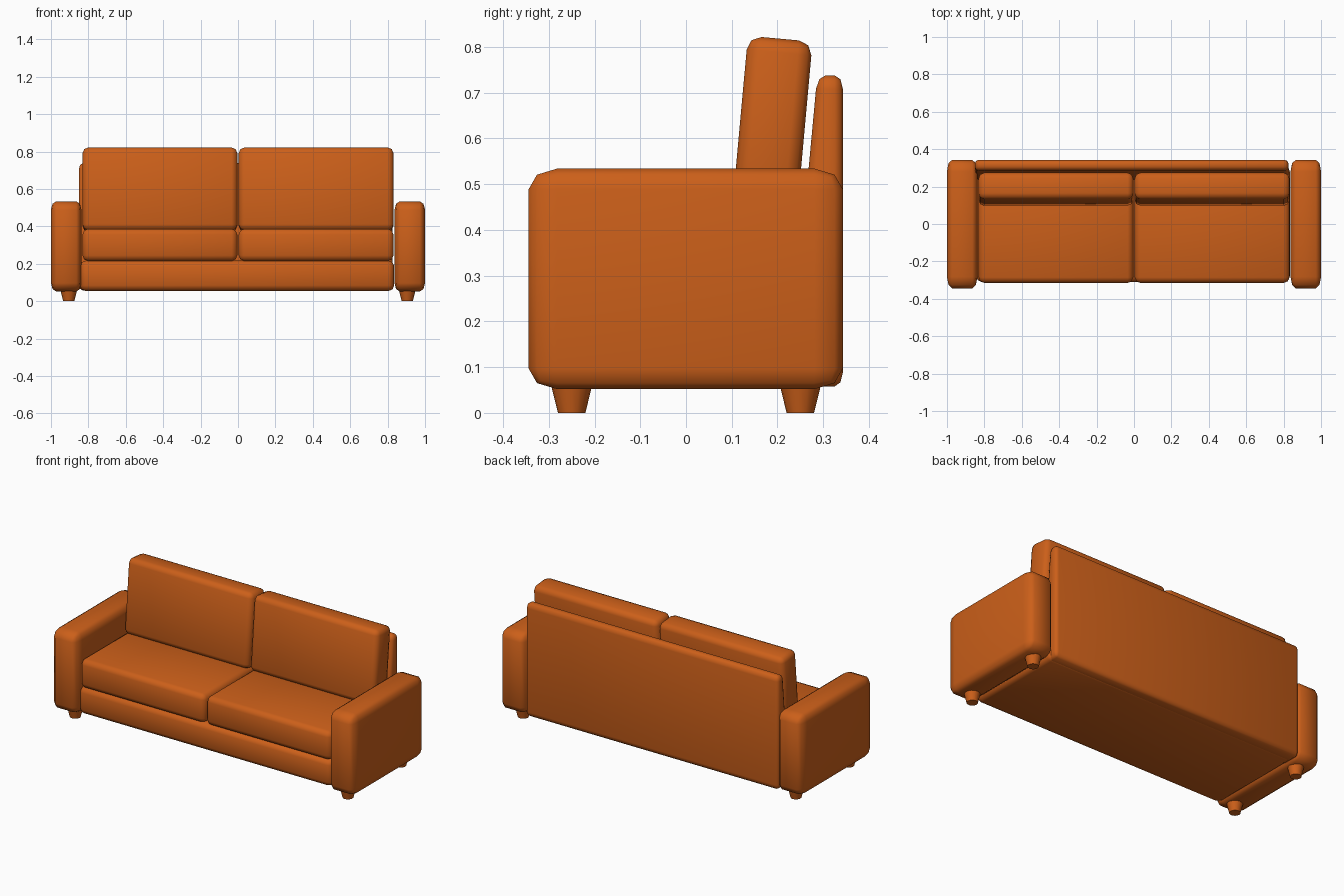
import bpy, bmesh, math
from mathutils import Vector

if "Cube" in bpy.data.objects:
    bpy.data.objects.remove(bpy.data.objects["Cube"])

fabric = bpy.data.materials.new("orange_fabric")
fabric.diffuse_color = (0.6, 0.115, 0.01, 1)
fabric.use_nodes = True
fabric.node_tree.nodes["Principled BSDF"].inputs["Base Color"].default_value = fabric.diffuse_color


def finish(ob):
    ob.data.materials.append(fabric)
    bpy.ops.object.select_all(action='DESELECT')
    ob.select_set(True)
    bpy.context.view_layer.objects.active = ob
    bpy.ops.object.shade_smooth_by_angle(angle=math.radians(50))


def padded_box(name, lo, hi, r, tilt=0.0, lean=0.0):
    """Box with soft edges; r is the edge radius along each axis,
    lean pushes the lower front edge forward."""
    lo, hi, r = Vector(lo), Vector(hi), Vector(r)
    size = hi - lo
    bm = bmesh.new()
    bmesh.ops.create_cube(bm, size=1)
    for v in bm.verts:
        if v.co.y < 0 and v.co.z < 0:
            v.co.y -= lean / size.y
        v.co = Vector([v.co[i] * size[i] / r[i] for i in range(3)])
    bmesh.ops.bevel(bm, geom=bm.edges[:], offset=1, segments=2,
                    profile=0.5, affect='EDGES')
    for v in bm.verts:
        v.co = Vector([v.co[i] * r[i] for i in range(3)])
    me = bpy.data.meshes.new(name)
    bm.to_mesh(me)
    bm.free()
    ob = bpy.data.objects.new(name, me)
    bpy.context.collection.objects.link(ob)
    ob.location = (lo + hi) / 2
    ob.rotation_euler.x = tilt
    finish(ob)


# Base frame and wedge-shaped back panel
padded_box("base", (-0.845, -0.31, 0.055), (0.835, 0.31, 0.217), (0.03, 0.035, 0.03))
padded_box("back_panel", (-0.85, 0.287, 0.058), (0.825, 0.343, 0.738),
           (0.02, 0.018, 0.03), lean=0.063)

for s, side in ((-1, "left"), (1, "right")):
    # Armrest
    x0, x1 = sorted((s * 0.837, s * 1.0))
    padded_box(side + "_arm", (x0, -0.344, 0.052), (x1, 0.343, 0.534), (0.028, 0.062, 0.045))
    # Seat and back cushions
    x0, x1 = sorted((s * 0.004, s * 0.831))
    padded_box(side + "_seat_cushion", (x0, -0.315, 0.215), (x1, 0.25, 0.387), (0.03, 0.03, 0.03))
    padded_box(side + "_back_cushion", (x0, 0.115, 0.375), (x1, 0.257, 0.819),
               (0.03, 0.03, 0.03), tilt=math.radians(-5.2))
    # Tapered feet
    for y, end in ((-0.25, "front"), (0.25, "back")):
        bpy.ops.mesh.primitive_cone_add(vertices=16, radius1=0.03, radius2=0.046, depth=0.065,
                                        location=(s * 0.905, y, 0.0325))
        foot = bpy.context.object
        foot.name = f"{side}_{end}_foot"
        finish(foot)
